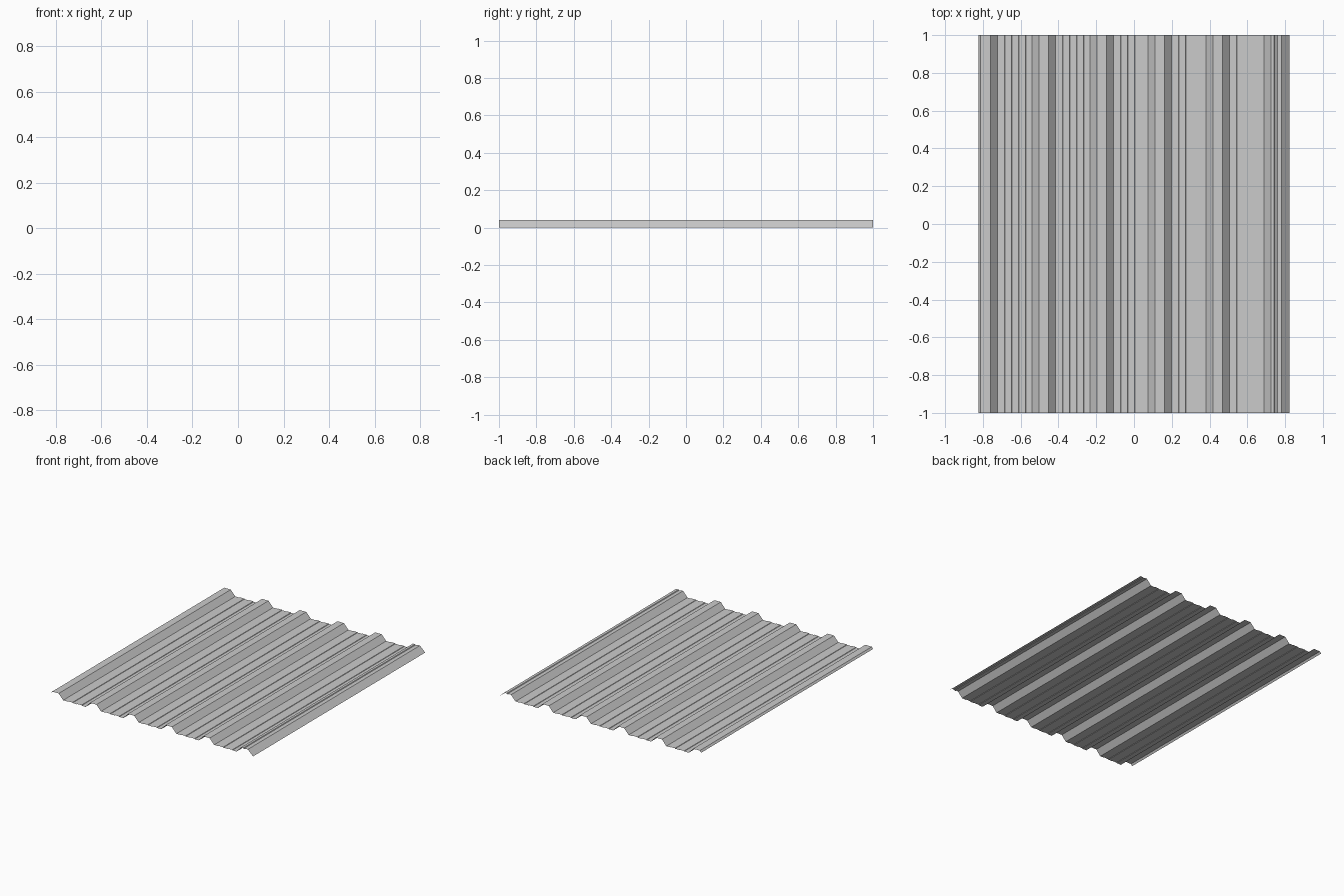
import bpy

if "Cube" in bpy.data.objects:
    bpy.data.objects.remove(bpy.data.objects["Cube"])

PITCH, H, STEP = 0.307, 0.04, 0.003
HALF_LEN = 1.0

# left edge: open lap over the first rib
profile = [(-0.823, 0.027), (-0.812, H), (-0.759, H)]

# five pans, each with two shallow raised stiffeners, then the next rib's top edge
for i in range(5):
    x = -0.722 + i * PITCH
    profile.append((x, 0.0))
    for s in (0.037, 0.111):
        profile += [(x + s - 0.001, 0.0), (x + s + 0.001, STEP),
                    (x + s + 0.036, STEP), (x + s + 0.038, 0.0)]
    profile += [(x + 0.182, 0.0), (x + 0.218, H)]
    if i < 4:
        profile.append((x + 0.270, H))

# last rib: small drainage groove in the crown, then the closing flange
profile += [(0.742, H), (0.746, H - 0.004), (0.756, H - 0.004), (0.760, H),
            (0.780, H), (0.823, 0.0)]

# extrude the profile along y as a thin open sheet
verts = [(x, y, z) for y in (-HALF_LEN, HALF_LEN) for x, z in profile]
n = len(profile)
faces = [(i, i + 1, n + i + 1, n + i) for i in range(n - 1)]
mesh = bpy.data.meshes.new("corrugated_roof_sheet")
mesh.from_pydata(verts, [], faces)
mesh.update()
sheet = bpy.data.objects.new("corrugated_roof_sheet", mesh)
bpy.context.collection.objects.link(sheet)
